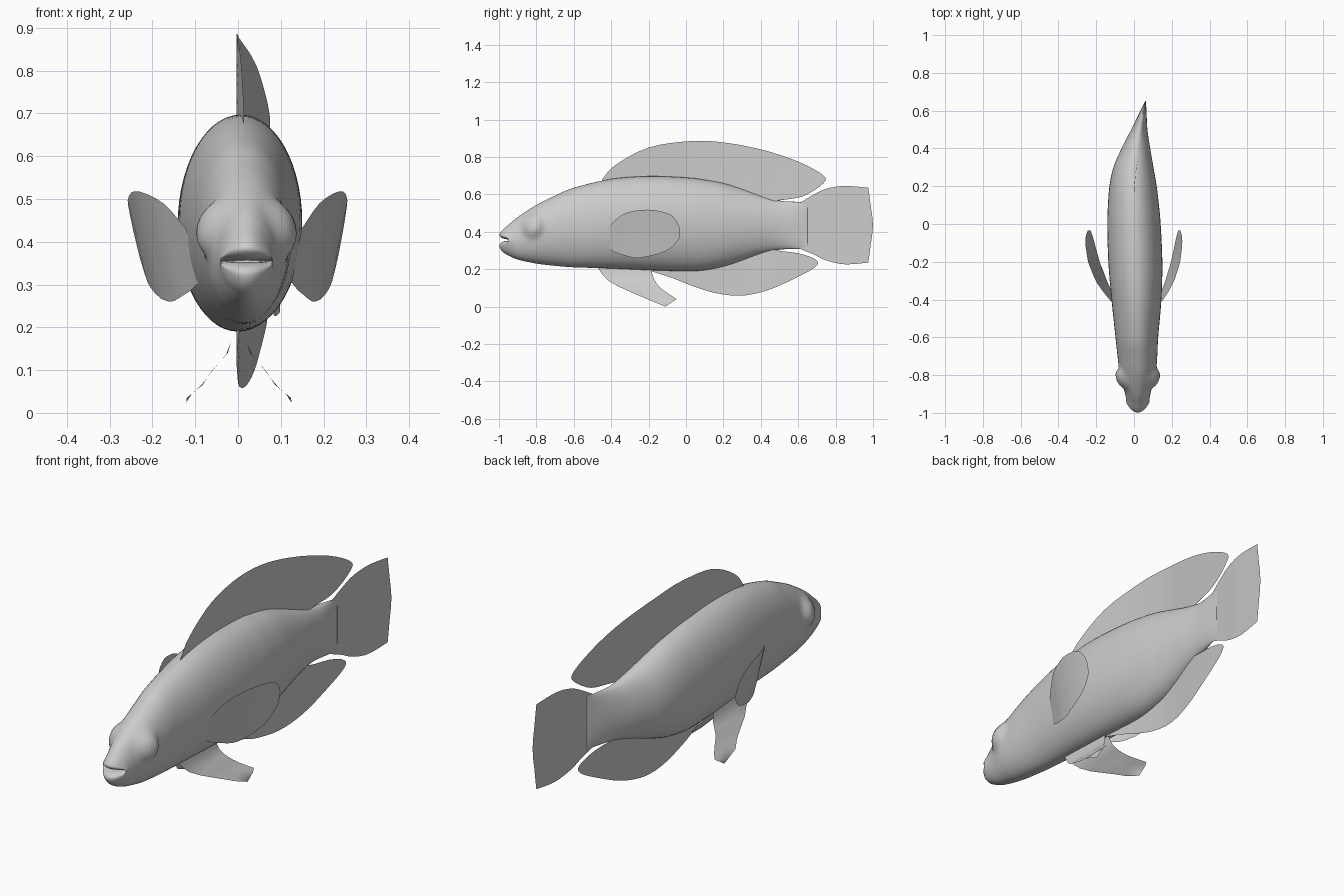
import bpy, bmesh, math
from mathutils import Vector


def spline(keys, t):
    """Catmull-Rom through a list of tuples, t in 0..1."""
    n = len(keys) - 1
    s = min(max(t, 0), 1) * n
    i = min(int(s), n - 1)
    u = s - i
    p = [Vector(keys[min(max(i + k, 0), n)]) for k in (-1, 0, 1, 2)]
    return 0.5 * (2 * p[1] + (p[2] - p[0]) * u + (2 * p[0] - 5 * p[1] + 4 * p[2] - p[3]) * u * u
                  + (3 * p[1] - p[0] - 3 * p[2] + p[3]) * u ** 3)


def lerp_table(table, y):
    for (a, va), (b, vb) in zip(table, table[1:]):
        if y <= b:
            return va + (vb - va) * max(0, (y - a) / (b - a))
    return table[-1][1]


def make(name, verts, faces):
    me = bpy.data.meshes.new(name)
    me.from_pydata(verts, [], faces)
    bm = bmesh.new()
    bm.from_mesh(me)
    bmesh.ops.recalc_face_normals(bm, faces=bm.faces)
    bm.to_mesh(me)
    bm.free()
    for p in me.polygons:
        p.use_smooth = True
    ob = bpy.data.objects.new(name, me)
    bpy.context.collection.objects.link(ob)
    return ob


def sheet(name, edge_a, edge_b, xfunc, cols=40, rows=5):
    """Thin fin: ruled grid between two (y, z) edges, bent sideways by xfunc(y, z)."""
    verts, faces = [], []
    for i in range(cols + 1):
        a, b = (spline(e, i / cols) for e in (edge_a, edge_b))
        for j in range(rows + 1):
            q = a.lerp(b, j / rows)
            verts.append((xfunc(q[0], q[1]), q[0], q[1]))
    w = rows + 1
    for i in range(cols):
        for j in range(rows):
            k = i * w + j
            faces.append((k, k + 1, k + w + 1, k + w))
    return make(name, verts, faces)


# Body: sections (y, centre x, half width, top z, bottom z, side sweep), from inside the mouth to the tail root
sections = [
    (-.93, .02, .045, .357, .353, .03), (-.975, .02, .058, .363, .348, .045),
    (-.998, .02, .060, .382, .328, .05), (-.985, .02, .062, .405, .298, .05),
    (-.955, .02, .064, .432, .276, .04), (-.90, .02, .072, .478, .252, .02),
    (-.80, .02, .094, .543, .230, 0), (-.70, .018, .105, .593, .218, 0),
    (-.60, .015, .113, .635, .210, 0), (-.40, .013, .132, .682, .204, 0),
    (-.20, .007, .143, .697, .195, 0), (0, 0, .141, .690, .190, 0),
    (.10, -.003, .135, .678, .195, 0), (.20, -.005, .125, .660, .214, 0),
    (.30, -.003, .106, .630, .245, 0), (.40, .010, .076, .594, .280, 0),
    (.50, .028, .043, .566, .304, 0), (.60, .050, .016, .560, .308, 0),
    (.65, .061, .002, .560, .306, 0)]
ROWS, RING = 110, 56
verts, faces = [], []
for r in range(ROWS + 1):
    y, cx, hw, top, bot, sweep = spline(sections, r / ROWS)
    for k in range(RING):
        a = 2 * math.pi * k / RING
        c, s = math.cos(a), math.sin(a)
        px, py = cx + hw * c, y + sweep * c * c
        pz = (top + bot) / 2 + (top - bot) / 2 * s
        # eye bulges
        d = ((py + .82) / .05) ** 2 + ((pz - .435) / .06) ** 2
        px += math.copysign(.027, c) * math.exp(-d * d) * min(1, abs(c) * 1.6)
        verts.append((px, py, pz))
for r in range(ROWS):
    for k in range(RING):
        n = (k + 1) % RING
        faces.append((r * RING + k, r * RING + n, (r + 1) * RING + n, (r + 1) * RING + k))
faces.append(tuple(range(RING)))
faces.append(tuple(range(ROWS * RING, (ROWS + 1) * RING)))
make("body", verts, faces)

# Sideways bend shared by the middle fins
bend = [(-.46, .015), (-.2, .004), (0, -.004), (.2, .001), (.3, .012), (.4, .028),
        (.5, .043), (.65, .062), (.8, .082), (1, .1)]


def spine(y, z):
    return lerp_table(bend, y)


# Dorsal fin
sheet("dorsal_fin",
      [(-.44, .66), (-.3, .675), (-.1, .68), (.1, .66), (.25, .63), (.38, .585), (.47, .555)],
      [(-.45, .675), (-.38, .755), (-.2, .85), (.03, .885), (.22, .875), (.42, .835), (.6, .775),
       (.73, .705), (.735, .66), (.62, .588), (.47, .567)], spine)
# Anal fin
sheet("anal_fin",
      [(-.18, .21), (0, .205), (.15, .215), (.28, .25), (.38, .285), (.46, .312)],
      [(-.19, .19), (-.08, .155), (.03, .112), (.15, .074), (.29, .058), (.43, .085), (.57, .145),
       (.69, .21), (.695, .25), (.6, .285), (.46, .3)], spine)
# Tail fin
sheet("tail_fin",
      [(.61, .555), (.68, .597), (.75, .63), (.85, .645), (.975, .635)],
      [(.61, .308), (.68, .28), (.75, .247), (.85, .226), (.975, .235)], spine, 16, 8)
sheet("tail_fin_edge", [(.975, .635), (.988, .535), (1, .435), (.988, .335), (.975, .235)],
      [(.975, .635), (.975, .535), (.975, .435), (.975, .335), (.975, .235)], spine, 8, 1)

# Paired fins
flare = [(-.42, .138), (-.4, .148), (-.3, .193), (-.2, .222), (-.1, .237), (-.03, .241)]
splay = [(0, .125), (.035, .122), (.065, .085), (.1, .062), (.14, .026), (.2, .008), (.22, .005)]


def pectoral_x(y, z):
    return lerp_table(flare, y) + .19 * (z - .4)


for side, sign in (("right", 1), ("left", -1)):
    def px(y, z, sign=sign):
        x = pectoral_x(y, z)
        return x if sign > 0 else -(.12 + (x - .148) * 1.28)

    def vx(y, z, sign=sign):
        return sign * lerp_table(splay, z) + .002

    sheet(side + "_pectoral_fin",
          [(-.41, .43), (-.33, .497), (-.2, .518), (-.08, .49), (-.035, .425)],
          [(-.41, .305), (-.35, .28), (-.25, .26), (-.1, .30), (-.035, .365)], px, 14, 6)
    sheet(side + "_pelvic_fin",
          [(-.48, .22), (-.41, .135), (-.25, .058), (-.11, 0)],
          [(-.19, .21), (-.17, .145), (-.13, .095), (-.05, .04)], vx, 9, 4)
